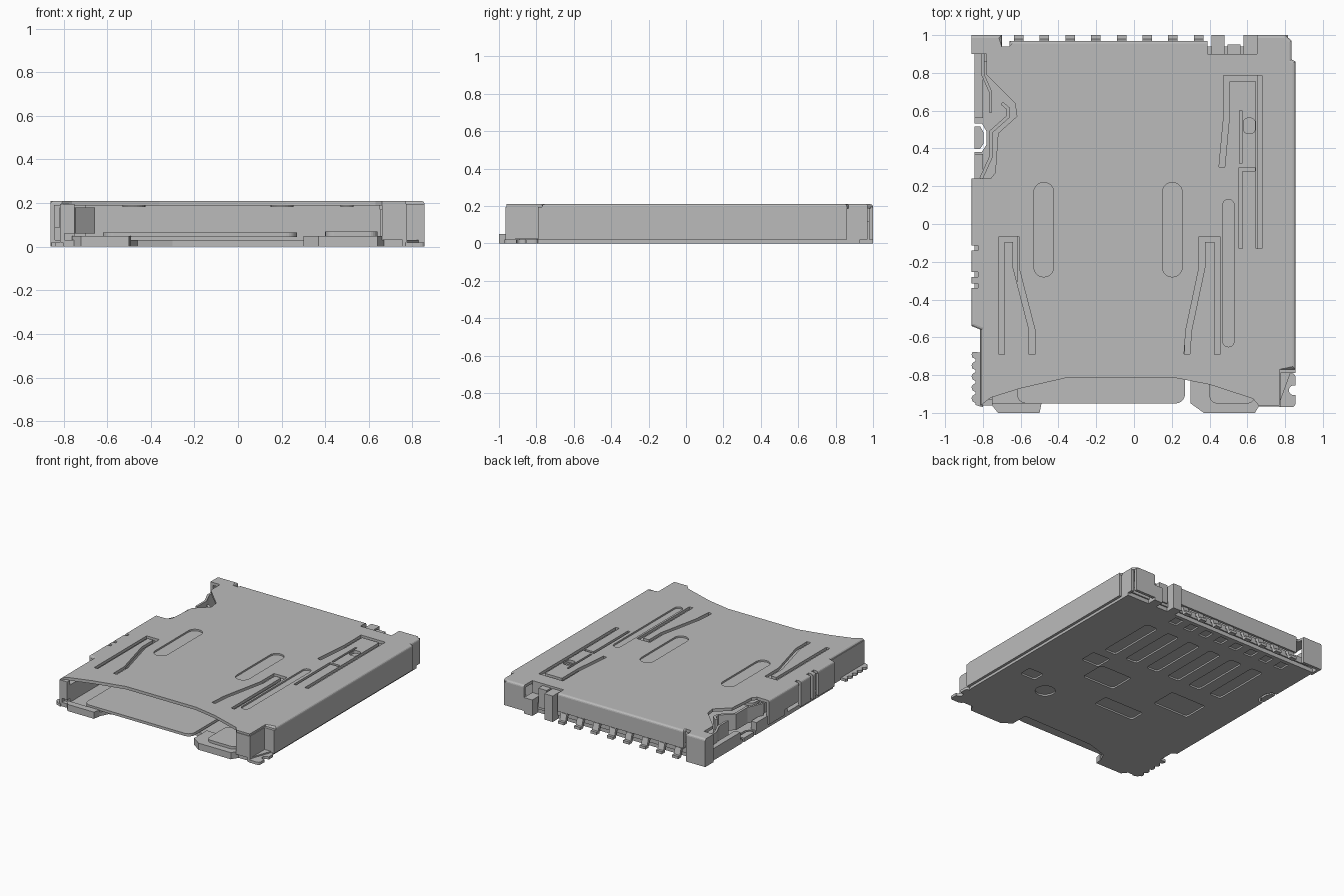
import bpy, bmesh, math
from mathutils import Vector

old = bpy.data.objects.get("Cube")
if old:
    bpy.data.objects.remove(old, do_unlink=True)

grey = bpy.data.materials.new("plain grey")
grey.use_nodes = True
COLOR = (0.5, 0.5, 0.5, 1)
grey.diffuse_color = COLOR
grey.node_tree.nodes["Principled BSDF"].inputs["Base Color"].default_value = COLOR


def finish(name, bm):
    bmesh.ops.recalc_face_normals(bm, faces=bm.faces)
    mesh = bpy.data.meshes.new(name)
    bm.to_mesh(mesh)
    bm.free()
    mesh.materials.append(grey)
    ob = bpy.data.objects.new(name, mesh)
    bpy.context.collection.objects.link(ob)
    return ob


def prism(name, outline, z0, z1, round_edge=None):
    """Extrude a plan outline; optionally round the top edges picked by a rule."""
    bm = bmesh.new()
    face = bm.faces.new([bm.verts.new((x, y, z0)) for x, y in outline])
    ext = bmesh.ops.extrude_face_region(bm, geom=[face])["geom"]
    top = [v for v in ext if isinstance(v, bmesh.types.BMVert)]
    bmesh.ops.translate(bm, verts=top, vec=(0, 0, z1 - z0))
    if round_edge:
        rim = [e for e in bm.edges if all(v in top for v in e.verts)
               and round_edge((e.verts[0].co + e.verts[1].co) / 2)]
        bmesh.ops.bevel(bm, geom=rim, offset=0.015, segments=3,
                        profile=0.5, affect='EDGES')
    return finish(name, bm)


def rect(x0, x1, y0, y1):
    return [(x0, y0), (x1, y0), (x1, y1), (x0, y1)]


def box(name, x0, x1, y0, y1, z0, z1):
    return prism(name, rect(x0, x1, y0, y1), z0, z1)


def rounded(x0, x1, y0, y1, r, n=6):
    """Rectangle outline with round corners."""
    pts = []
    centres = [(x1 - r, y1 - r), (x0 + r, y1 - r), (x0 + r, y0 + r), (x1 - r, y0 + r)]
    for q, (cx, cy) in enumerate(centres):
        for i in range(n + 1):
            a = math.pi / 2 * (q + i / n)
            pts.append((cx + r * math.cos(a), cy + r * math.sin(a)))
    return pts


def ribbon(path, width):
    """Outline of a mitred strip that follows a path."""
    p = [Vector(q) for q in path]
    left, right = [], []
    for i, q in enumerate(p):
        dirs = [(p[j + 1] - p[j]).normalized() for j in (i - 1, i) if 0 <= j < len(p) - 1]
        norms = [Vector((-d.y, d.x)) for d in dirs]
        m = sum(norms, Vector((0, 0))).normalized()
        off = m * (width / 2 / max(0.4, m.dot(norms[0])))
        left.append(tuple(q + off))
        right.append(tuple(q - off))
    return left + right[::-1]


def cut(ob, outlines, z0, z1):
    """Cut plan outlines out of a part and drop the cutters."""
    cutters = [prism("cutter", o, z0, z1) for o in outlines]
    for c in cutters:
        c.hide_render = True
        mod = ob.modifiers.new("cut", 'BOOLEAN')
        mod.operation, mod.object, mod.solver = 'DIFFERENCE', c, 'EXACT'
    bpy.context.view_layer.update()
    deps = bpy.context.evaluated_depsgraph_get()
    mesh = bpy.data.meshes.new_from_object(ob.evaluated_get(deps))
    ob.modifiers.clear()
    ob.data = mesh
    for c in cutters:
        bpy.data.objects.remove(c, do_unlink=True)


# Shell lid with a bowed front edge and a stepped outline
TOP = 0.21
bow = [(-0.81, -0.96), (-0.76, -0.92), (-0.6, -0.87), (-0.36, -0.815), (0.22, -0.815),
       (0.4, -0.85), (0.63, -0.925), (0.66, -0.96), (0.77, -0.96)]
right_back = [(0.77, -0.77), (0.855, -0.77), (0.855, 0.86), (0.835, 0.87), (0.835, 0.97),
              (0.8, 1), (0.65, 1), (0.65, 0.9), (0.39, 0.9), (0.39, 0.97)]
left_side = [(-0.66, 0.97), (-0.66, 0.94), (-0.7, 0.94), (-0.7, 1), (-0.86, 1), (-0.86, 0.9),
             (-0.78, 0.9), (-0.78, 0.79), (-0.63, 0.64), (-0.62, 0.57), (-0.72, 0.48),
             (-0.735, 0.27), (-0.76, 0.24), (-0.86, 0.24), (-0.86, -0.54), (-0.81, -0.56)]
lid = prism("shell_lid", bow + right_back + left_side, TOP - 0.022, TOP,
            lambda c: c.x > 0.8 or c.y > 0.95 or (c.x < -0.8 and c.y < 0.23))

dimples = [rounded(-0.53, -0.425, -0.28, 0.22, 0.052), rounded(0.15, 0.255, -0.28, 0.22, 0.052),
           rounded(0.47, 0.53, -0.65, 0.13, 0.029)]
slots = [
    ribbon([(-0.7, -0.69), (-0.7, -0.08), (-0.625, -0.08), (-0.625, -0.23), (-0.54, -0.56),
            (-0.54, -0.69)], 0.03),
    ribbon([(0.28, -0.69), (0.29, -0.56), (0.36, -0.23), (0.36, -0.08), (0.44, -0.08),
            (0.44, -0.69)], 0.03),
    ribbon([(0.465, 0.3), (0.49, 0.57), (0.49, 0.77), (0.662, 0.77), (0.662, -0.13)], 0.03),
    ribbon([(0.565, -0.13), (0.565, 0.29), (0.64, 0.29)], 0.02),
    ribbon([(0.565, 0.32), (0.565, 0.6)], 0.015),
    rounded(0.58, 0.64, 0.48, 0.56, 0.02),
]
edge_notches = [rect(-0.9, -0.825, y, y + 0.025) for y in (-0.14, -0.28, -0.34)]
cut(lid, dimples + slots + edge_notches, TOP - 0.1, TOP + 0.1)
for name, d in zip(("left", "middle", "right"), dimples):
    prism(name + "_dimple_floor", d, TOP - 0.028, TOP - 0.012)

# Shell walls
W = TOP - 0.015
for name, x0, x1, y0, y1, z0 in [
    ("right_wall", 0.833, 0.855, -0.77, 0.86, 0.02),
    ("right_rear_wall", 0.815, 0.835, 0.86, 0.97, 0.02),
    ("right_front_return", 0.77, 0.855, -0.79, -0.77, 0.02),
    ("front_right_side_wall", 0.755, 0.775, -0.965, -0.79, 0),
    ("front_right_post", 0.66, 0.77, -0.965, -0.945, 0.03),
    ("back_right_wall", 0.65, 0.815, 0.978, 1, 0.02),
    ("back_wall", -0.66, 0.39, 0.95, 0.97, 0.075),
    ("back_left_wall", -0.86, -0.7, 0.978, 1, 0),
    ("back_left_side_wall", -0.86, -0.84, 0.9, 1, 0),
    ("left_middle_wall", -0.86, -0.838, -0.11, 0.05, 0.07),
    ("left_latch_wall", -0.86, -0.838, 0.05, 0.24, 0.03),
    ("left_tooth_wall", -0.86, -0.838, -0.54, -0.35, 0.02),
    ("left_narrow_tooth", -0.86, -0.838, -0.315, -0.28, 0.02),
    ("left_short_tooth", -0.86, -0.838, -0.25, -0.14, 0.02),
    ("left_front_wall", -0.815, -0.795, -0.96, -0.55, 0.02),
    ("front_left_post", -0.81, -0.75, -0.96, -0.93, 0.06),
    ("back_inner_tab", 0.39, 0.65, 0.88, 0.9, 0.03),
]:
    box(name, x0, x1, y0, y1, z0, W)
for i, (x0, x1) in enumerate(((0.41, 0.48), (0.495, 0.565), (0.58, 0.65))):
    box(f"back_post_{i + 1}", x0, x1, 0.9, 0.95 if i == 1 else 1, 0 if i != 1 else 0.05,
        W if i != 2 else 0.12)

# Insulating base with recesses in its underside
base = prism("base", [(-0.81, -0.96), (-0.5, -0.96), (-0.46, -0.88), (-0.3, -0.83), (0.2, -0.82),
                      (0.3, -0.82), (0.3, -0.95), (0.77, -0.95), (0.835, -0.77), (0.835, 0.93),
                      (-0.845, 0.93), (-0.845, -0.54), (-0.81, -0.56)], 0, 0.03)
hole = ribbon([(-0.87, 0.39), (-0.81, 0.39), (-0.79, 0.42), (-0.79, 0.49), (-0.81, 0.525),
               (-0.87, 0.525)], 0.016)
cut(base, [hole], -0.1, 0.1)
recesses = [rounded(x - 0.05, x + 0.05, 0.24, 0.7, 0.02, 2)
            for x in (0.42 - 0.19 * i for i in range(6))]
for cx, cy, w, h in [(0.21, -0.04, 0.27, 0.2), (-0.42, -0.01, 0.3, 0.2), (-0.13, -0.32, 0.34, 0.12),
                     (0.43, 0.1, 0.15, 0.13), (0.64, -0.34, 0.13, 0.1), (0.42, -0.46, 0.14, 0.14)]:
    recesses.append(rounded(cx - w / 2, cx + w / 2, cy - h / 2, cy + h / 2,
                            0.069 if w == h else 0.02, 4))
recesses += [rect(x - 0.035, x + 0.035, 0.82, 0.9) for x in (-0.61 + 0.136 * i for i in range(8))]
cut(base, recesses, -0.02, 0.012)

# Base rails and inner mechanism
box("right_inner_rail", 0.65, 0.77, -0.93, 0.88, 0.03, 0.17)
box("left_inner_rail", -0.795, -0.75, -0.93, 0.2, 0.03, 0.16)
box("left_rear_rail", -0.845, -0.8, 0.56, 0.9, 0.03, 0.09)
box("left_mid_rail", -0.845, -0.8, 0.0, 0.37, 0.03, 0.09)
box("rear_base_bar", -0.8, 0.82, 0.86, 0.94, 0.03, 0.075)
box("rear_inner_wall", -0.7, 0.65, 0.84, 0.88, 0.03, W)

# Side springs seen through the left opening
prism("detent_spring", ribbon([(-0.81, 0.24), (-0.755, 0.36), (-0.755, 0.49), (-0.665, 0.57),
                               (-0.665, 0.61), (-0.7, 0.64)], 0.018), 0.06, 0.18)
prism("hook_spring", ribbon([(-0.8, 0.9), (-0.8, 0.79), (-0.76, 0.7), (-0.76, 0.59)], 0.016),
      0.06, 0.17)

# Card seat lip and front tabs
prism("card_seat", rounded(-0.62, 0.27, -0.95, 0.1, 0.05), 0.045, 0.065)
prism("left_front_tab", [(-0.76, -0.95), (-0.72, -1), (-0.5, -1), (-0.49, -0.95)], 0, 0.05)
prism("right_front_tab", [(0.3, -0.8), (0.3, -0.95), (0.37, -1), (0.64, -1), (0.67, -0.95),
                          (0.67, -0.8)], 0, 0.05)
prism("right_front_step", rounded(0.4, 0.64, -0.95, -0.7, 0.04), 0.05, 0.07)

# Solder feet on the front corners
teeth = []
for i in range(5):
    y = -0.69 - 0.058 * i
    teeth += [(-0.855, y + 0.012), (-0.86, y), (-0.855, y - 0.018), (-0.84, y - 0.024),
              (-0.84, y - 0.036)]
prism("left_foot", [(-0.8, -0.68)] + teeth + [(-0.8, -0.97)], 0, 0.02)
foot = prism("right_foot", rounded(0.76, 0.855, -0.97, -0.79, 0.02, 3), 0, 0.02)
cut(foot, [rounded(0.82, 0.9, -0.905, -0.855, 0.024)], -0.1, 0.1)

# Bent contact tails along the back
profile = [(0.9, 0.05), (0.9, 0.07), (0.965, 0.07), (0.98, 0.02), (1, 0.02), (1, 0), (0.965, 0),
           (0.95, 0.05)]
for i in range(8):
    x = -0.61 + 0.136 * i
    bm = bmesh.new()
    f = bm.faces.new([bm.verts.new((x - 0.025, y, z)) for y, z in profile])
    ext = bmesh.ops.extrude_face_region(bm, geom=[f])["geom"]
    bmesh.ops.translate(bm, verts=[v for v in ext if isinstance(v, bmesh.types.BMVert)],
                        vec=(0.05, 0, 0))
    finish(f"contact_tail_{i + 1}", bm)
